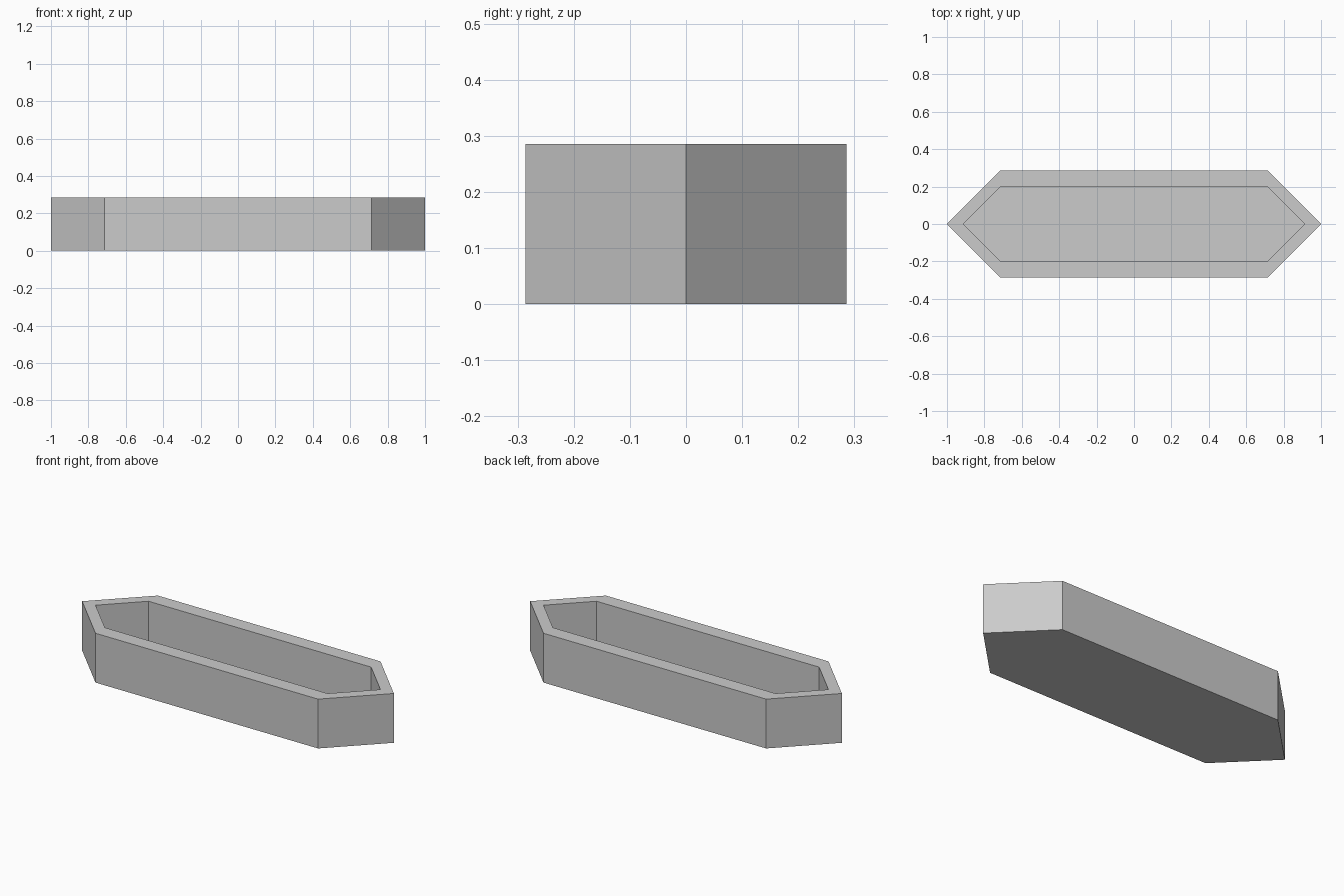
import bpy
import bmesh

cube = bpy.data.objects.get("Cube")
if cube:
    bpy.data.objects.remove(cube, do_unlink=True)

HEIGHT = 0.286
FLOOR = 0.02
SHOULDER = 0.714  # where the straight sides meet the pointed ends

grey = bpy.data.materials.new("plain grey")
grey.use_nodes = True
colour = (0.6, 0.6, 0.6, 1)
grey.diffuse_color = colour
grey.node_tree.nodes["Principled BSDF"].inputs["Base Color"].default_value = colour


def ring(bm, half_width, z):
    """Elongated hexagon with 45 degree pointed ends."""
    tip = SHOULDER + half_width
    outline = [(tip, 0), (SHOULDER, half_width), (-SHOULDER, half_width),
               (-tip, 0), (-SHOULDER, -half_width), (SHOULDER, -half_width)]
    return [bm.verts.new((x, y, z)) for x, y in outline]


# Trough: outer wall, rim, inner wall, then closed underside and floor
bm = bmesh.new()
rings = [ring(bm, 0.286, 0), ring(bm, 0.286, HEIGHT),
         ring(bm, 0.2, HEIGHT), ring(bm, 0.2, FLOOR)]
for a, b in zip(rings, rings[1:]):
    for i in range(6):
        j = (i + 1) % 6
        bm.faces.new((a[i], a[j], b[j], b[i]))
bm.faces.new(rings[0][::-1])
bm.faces.new(rings[-1])
bmesh.ops.recalc_face_normals(bm, faces=bm.faces)

mesh = bpy.data.meshes.new("pointed_trough")
bm.to_mesh(mesh)
bm.free()
mesh.materials.append(grey)
trough = bpy.data.objects.new("pointed_trough", mesh)
bpy.context.collection.objects.link(trough)
